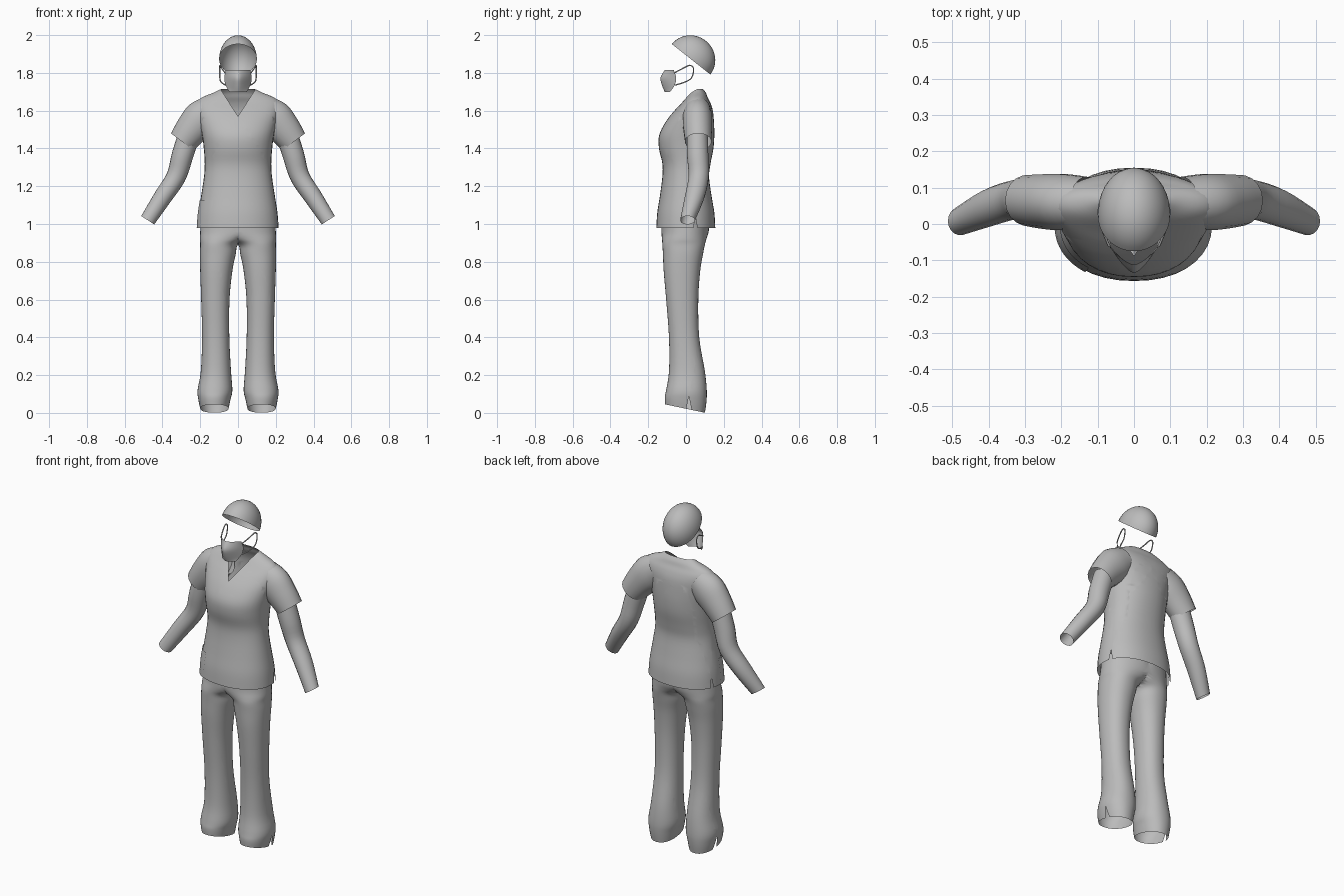
import bpy, bmesh, math
from mathutils import Vector

if "Cube" in bpy.data.objects:
    bpy.data.objects.remove(bpy.data.objects["Cube"])

SEG = 36
grey = bpy.data.materials.new("grey cloth")
grey.diffuse_color = (0.5, 0.5, 0.5, 1)
grey.use_nodes = True
grey.node_tree.nodes["Principled BSDF"].inputs["Base Color"].default_value = grey.diffuse_color


def smooth_rows(rows, steps=4):
    """Catmull-Rom interpolation of profile rows."""
    out = []
    for i in range(len(rows) - 1):
        a, b = rows[max(i - 1, 0)], rows[i]
        c, d = rows[i + 1], rows[min(i + 2, len(rows) - 1)]
        for k in range(steps):
            t = k / steps
            out.append([0.5 * (2 * q + (r - p) * t + (2 * p - 5 * q + 4 * r - s) * t * t
                               + (3 * q - p - 3 * r + s) * t ** 3)
                        for p, q, r, s in zip(a, b, c, d)])
    return out + [list(rows[-1])]


def loft(rings, closed=True):
    bm = bmesh.new()
    vs = [[bm.verts.new(p) for p in ring] for ring in rings]
    n = len(vs[0])
    for a, b in zip(vs, vs[1:]):
        for i in range(n if closed else n - 1):
            j = (i + 1) % n
            bm.faces.new((a[i], a[j], b[j], b[i]))
    return bm


def finish(bm, name, mirror=False):
    bmesh.ops.recalc_face_normals(bm, faces=bm.faces[:])
    me = bpy.data.meshes.new(name)
    bm.to_mesh(me)
    bm.free()
    ob = bpy.data.objects.new(name, me)
    me.materials.append(grey)
    bpy.context.collection.objects.link(ob)
    if mirror:
        ob.modifiers.new("mirror", 'MIRROR')
    return ob


def notch(bm, axis, u0, z0, w, h, where):
    """Cut a V opening with its point at (u0, z0), half width w at height h."""
    co = Vector((0, 0, z0))
    co[axis] = u0
    for s in (1, -1):
        no = Vector((0, 0, -w))
        no[axis] = s * h
        bmesh.ops.bisect_plane(bm, geom=bm.verts[:] + bm.edges[:] + bm.faces[:],
                               plane_co=co, plane_no=no.normalized())
    dead = []
    for f in bm.faces:
        c = f.calc_center_median()
        if where(c) and abs(c[axis] - u0) / w < (c.z - z0) / h:
            dead.append(f)
    bmesh.ops.delete(bm, geom=dead, context='FACES')


def oval(a, p):
    """Slightly squared unit oval."""
    c, s = math.cos(a), math.sin(a)
    return (math.copysign(abs(c) ** p, c), math.copysign(abs(s) ** p, s))


ANGLES = [2 * math.pi * i / SEG for i in range(SEG)]

# Shirt body: z, half width, front y, back y
torso = smooth_rows([
    (0.98, .215, -.157, .155), (1.06, .209, -.152, .150), (1.15, .195, -.138, .135),
    (1.25, .180, -.125, .122), (1.32, .176, -.125, .130), (1.40, .181, -.143, .145),
    (1.47, .190, -.142, .150), (1.54, .205, -.108, .148), (1.60, .220, -.062, .142),
    (1.64, .222, -.025, .130), (1.67, .190, .000, .115), (1.695, .130, .020, .105),
    (1.715, .088, .040, .090)])


def torso_point(row, a, off=0.0):
    z, hw, yf, yb = row
    c, s = oval(a, 0.92)
    return ((hw + off) * c, (yf + yb) / 2 + ((yb - yf) / 2 + off) * s, z)


bm = loft([[torso_point(r, a) for a in ANGLES] for r in torso])
notch(bm, 0, 0, 1.57, .09, .14, lambda c: c.y < .06)          # V neck
for side in (1, -1):                                          # hem slits
    notch(bm, 1, .05, 1.04, .010, -.06, lambda c: c.x * side > .1)
finish(bm, "shirt_body")

# Hip pocket wrapped on the shirt front
pocket_rows = [r for r in torso if r[0] < 1.14]
pocket_angles = [math.radians(184 + 50 * i / 12) for i in range(13)]
finish(loft([[torso_point(r, a, .004) for a in pocket_angles] for r in pocket_rows], False),
       "hip_pocket")


def tube(rows, name):
    """Tube along x, y, z with in-plane radius and depth radius, on both sides."""
    rows = smooth_rows(rows)
    rings = []
    for i, (x, y, z, r, ry) in enumerate(rows):
        p, q = rows[max(i - 1, 0)], rows[min(i + 1, len(rows) - 1)]
        d = Vector((q[0] - p[0], q[2] - p[2])).normalized()
        rings.append([(x - d.y * r * math.cos(a), y + ry * math.sin(a),
                       z + d.x * r * math.cos(a)) for a in ANGLES[::2]])
    finish(loft(rings), name, True)


tube([(.13, .060, 1.605, .080, .070), (.19, .060, 1.560, .098, .078),
      (.245, .062, 1.500, .088, .076), (.295, .065, 1.435, .075, .070)], "sleeves")
tube([(.26, .060, 1.47, .058, .056), (.295, .062, 1.36, .057, .057),
      (.328, .067, 1.25, .052, .054), (.400, .045, 1.14, .048, .052),
      (.478, .008, 1.02, .041, .039)], "arms")

# Trousers: z, centre x, half width, front y, back y, hem tilt
legs = smooth_rows([
    (.022, .125, .075, -.110, .100, .21), (.07, .125, .085, -.112, .108, .12),
    (.12, .122, .092, -.105, .110, .02), (.22, .117, .080, -.090, .100, 0),
    (.40, .118, .072, -.090, .070, 0), (.60, .120, .075, -.105, .065, 0),
    (.75, .115, .085, -.118, .075, 0), (.84, .107, .095, -.122, .090, 0),
    (.89, .100, .100, -.125, .100, 0), (.92, .070, .132, -.127, .108, 0),
    (.96, .020, .180, -.130, .120, 0), (1.03, 0, .195, -.130, .125, 0)])
rings = []
for z, cx, rx, yf, yb, tilt in legs:
    ring = []
    for a in ANGLES:
        c, s = oval(a, 0.92)
        y = (yf + yb) / 2 + (yb - yf) / 2 * s
        ring.append((max(0, cx + rx * c), y, z - tilt * y))
    rings.append(ring)
bm = loft(rings)
bmesh.ops.delete(bm, context='FACES',
                 geom=[f for f in bm.faces if all(v.co.x < 1e-4 for v in f.verts)])
notch(bm, 1, .015, .09, .016, -.08, lambda c: c.x > .15)      # ankle slits
finish(bm, "trousers", True)

# Cap: tilted half ellipsoid, open towards the face
along, up = Vector((0, .784, -.62)), Vector((0, .62, .784))
mid = Vector((0, .027, 1.872))
rings = []
for i in range(13):
    t = min(i / 12 * math.pi / 2, math.pi / 2 - .002)
    rings.append([mid + up * (.125 * math.sin(t)) + along * (.13 * math.cos(t) * math.sin(a))
                  + Vector((.1 * math.cos(t) * math.cos(a), 0, 0)) for a in ANGLES])
bm = loft(rings)
bmesh.ops.remove_doubles(bm, verts=bm.verts[:], dist=.001)
finish(bm, "cap")

# Face mask: z, half width, centre y, side y
mask = smooth_rows([(1.815, .066, -.112, -.065), (1.775, .072, -.135, -.052),
                    (1.735, .066, -.127, -.060), (1.698, .045, -.112, -.085)])
finish(loft([[(w * t / 8, yc + (ys - yc) * abs(t / 8) ** 1.5, z) for t in range(-8, 9)]
             for z, w, yc, ys in mask], False), "face_mask")

# Ear loops
for side, label in ((1, "left"), (-1, "right")):
    cu = bpy.data.curves.new(label + "_ear_loop", 'CURVE')
    cu.dimensions = '3D'
    cu.bevel_depth = .0035
    cu.bevel_resolution = 1
    pts = smooth_rows([(.068, -.062, 1.800), (.085, -.020, 1.822), (.095, .020, 1.840),
                       (.097, .040, 1.822), (.096, .030, 1.775), (.090, -.005, 1.752),
                       (.066, -.058, 1.735)])
    sp = cu.splines.new('POLY')
    sp.points.add(len(pts) - 1)
    for p, (x, y, z) in zip(sp.points, pts):
        p.co = (x * side, y, z, 1)
    cu.materials.append(grey)
    bpy.context.collection.objects.link(bpy.data.objects.new(label + "_ear_loop", cu))

# Smooth shading with sharp creases
meshes = [o for o in bpy.context.collection.objects if o.type == 'MESH']
for o in meshes:
    o.select_set(True)
bpy.context.view_layer.objects.active = meshes[0]
bpy.ops.object.shade_smooth_by_angle(angle=math.radians(45))
